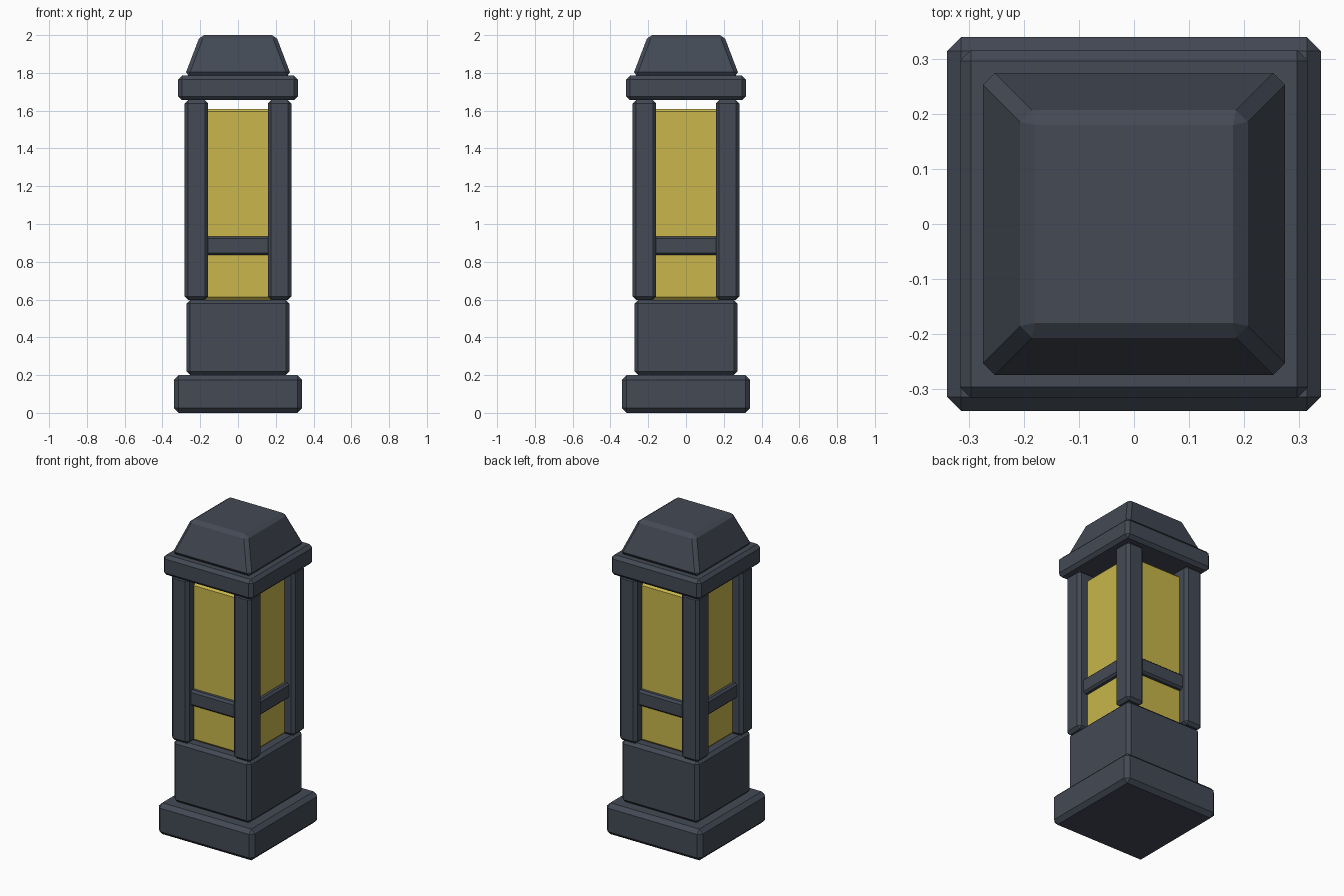
import bpy
import bmesh

cube = bpy.data.objects.get("Cube")
if cube:
    bpy.data.objects.remove(cube, do_unlink=True)


def make_material(name, colour):
    mat = bpy.data.materials.new(name)
    mat.use_nodes = True
    mat.diffuse_color = colour
    mat.node_tree.nodes["Principled BSDF"].inputs["Base Color"].default_value = colour
    return mat


slate = make_material("dark slate", (0.056, 0.067, 0.090, 1))
amber = make_material("amber glass", (0.58, 0.47, 0.07, 1))


def block(name, half, z0, z1, bevel, mat=slate, centre=(0, 0), top=None):
    """Square block with chamfered edges; 'top' tapers the upper half-width."""
    top = half if top is None else top
    bm = bmesh.new()
    bmesh.ops.create_cube(bm, size=2)
    for v in bm.verts:
        r = top if v.co.z > 0 else half
        v.co = (v.co.x * r + centre[0], v.co.y * r + centre[1],
                z1 if v.co.z > 0 else z0)
    bmesh.ops.bevel(bm, geom=bm.edges[:], offset=bevel, segments=1, affect='EDGES')
    mesh = bpy.data.meshes.new(name)
    bm.to_mesh(mesh)
    bm.free()
    mesh.materials.append(mat)
    obj = bpy.data.objects.new(name, mesh)
    bpy.context.collection.objects.link(obj)
    return obj


# Stepped foot
block("base", 0.34, 0, 0.2, 0.025)
block("plinth", 0.273, 0.2, 0.598, 0.02)

# Lamp body with a band around it
block("glass", 0.22, 0.598, 1.61, 0.015, amber)
block("cross_band", 0.25, 0.835, 0.935, 0.012)

# Corner posts
for side, x in (("left", 1), ("right", -1)):
    for end, y in (("front", -1), ("back", 1)):
        block(f"{end}_{side}_post", 0.062, 0.597, 1.656, 0.018,
              centre=(x * 0.22, y * 0.22))

# Cap and tapered roof
block("cap_slab", 0.317, 1.656, 1.785, 0.02)
block("roof", 0.282, 1.785, 2.0, 0.02, top=0.2)
